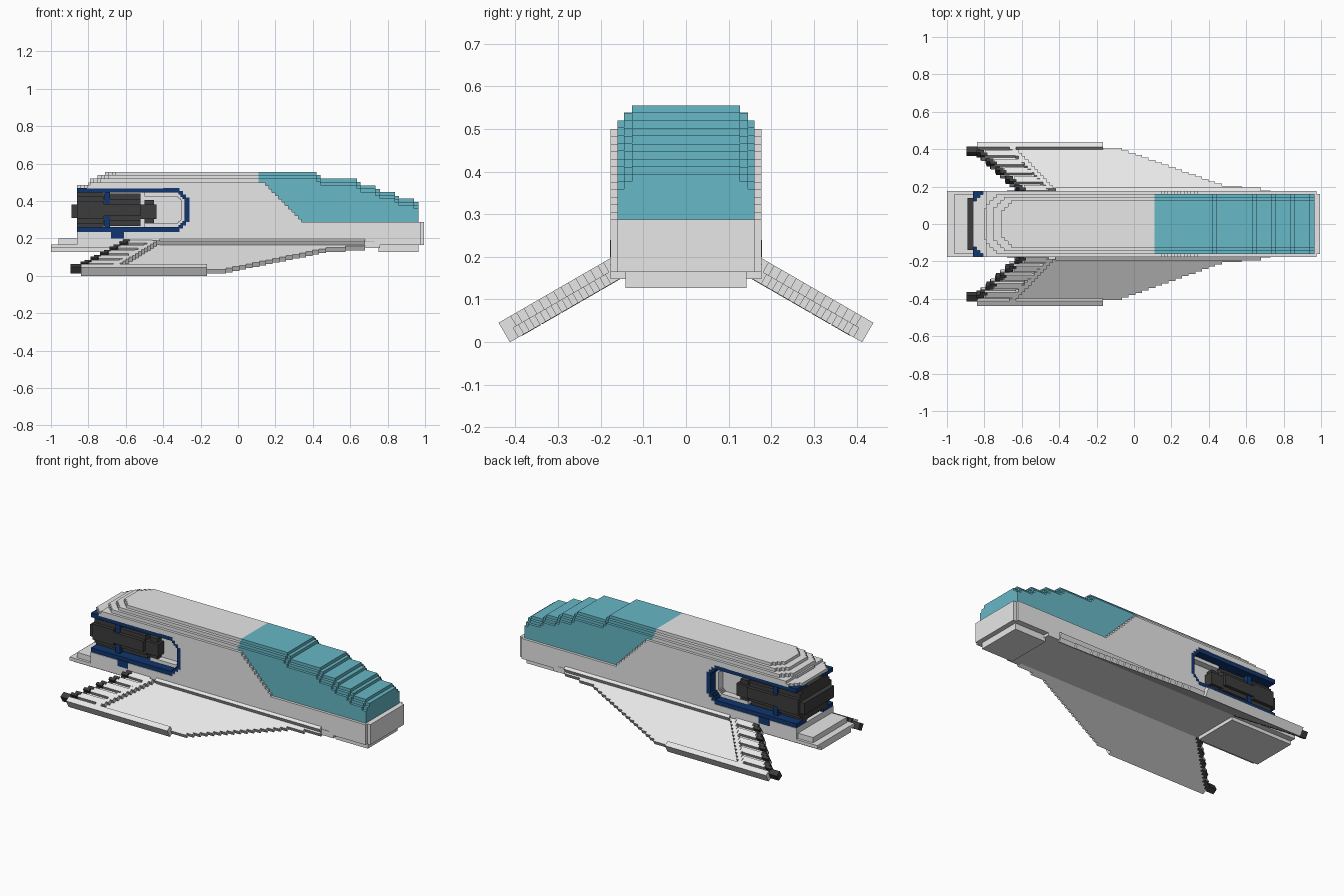
import bpy, bmesh, math

if "Cube" in bpy.data.objects:
    bpy.data.objects.remove(bpy.data.objects["Cube"])


def material(name, rgb):
    m = bpy.data.materials.new(name)
    m.diffuse_color = (*rgb, 1)
    m.use_nodes = True
    m.node_tree.nodes["Principled BSDF"].inputs["Base Color"].default_value = m.diffuse_color
    return m


HULL = material("hull grey", (0.82, 0.82, 0.82))
GLASS = material("teal glass", (0.135, 0.48, 0.57))
BLUE = material("dark blue", (0.005, 0.037, 0.16))
DARK = material("charcoal", (0.045, 0.045, 0.045))

C30, S30 = math.cos(math.radians(30)), 0.5


def side(u, v, w):      # profile in x-z, extruded along y
    return (u, w, v)


def plan(u, v, w):      # profile in x-y, extruded along z
    return (u, v, w)


def wing(u, v, w):      # u along x, v along the drooping span, w depth below top surface
    return (u, 0.177 + v * C30 - w * S30, 0.197 - v * S30 - w * C30)


def build(name, parts, to3d, mat, mirror=False):
    """Each part is (outline, start, end): a prism in the given frame."""
    bm = bmesh.new()
    for pts, a, b in parts:
        lo = [bm.verts.new(to3d(u, v, a)) for u, v in pts]
        hi = [bm.verts.new(to3d(u, v, b)) for u, v in pts]
        bm.faces.new(lo)
        bm.faces.new(hi[::-1])
        n = len(pts)
        for i in range(n):
            j = (i + 1) % n
            bm.faces.new((lo[i], lo[j], hi[j], hi[i]))
    bmesh.ops.recalc_face_normals(bm, faces=bm.faces)
    me = bpy.data.meshes.new(name)
    bm.to_mesh(me)
    bm.free()
    me.materials.append(mat)
    ob = bpy.data.objects.new(name, me)
    bpy.context.collection.objects.link(ob)
    if mirror:
        mod = ob.modifiers.new("Mirror", 'MIRROR')
        mod.use_axis = (False, True, False)
    return ob


def rect(u0, u1, v0, v1):
    return [(u0, v0), (u1, v0), (u1, v1), (u0, v1)]


def box(x0, x1, y0, y1, z0, z1):
    return (rect(x0, x1, y0, y1), z0, z1)


def stairs(p, q, n, u_first=True):
    """Stepped line from p to q."""
    pts = [p]
    du, dv = (q[0] - p[0]) / n, (q[1] - p[1]) / n
    for i in range(n):
        u, v = p[0] + du * i, p[1] + dv * i
        pts += [(u + du, v) if u_first else (u, v + dv), (u + du, v + dv)]
    return pts


def c_shape(grow, x0):
    """Stepped rounded opening, open toward the tail."""
    g = grow
    top = stairs((-0.33, 0.47 + g), (-0.26 + g, 0.40), 4)
    bot = stairs((-0.26 + g, 0.305), (-0.33, 0.235 - g), 4, False)
    return [(x0, 0.47 + g)] + top + bot + [(x0, 0.235 - g)]


# Side walls: engine opening at the tail, stepped diagonal up to the canopy
wall = [(-0.86, 0.165), (0.975, 0.165), (0.975, 0.287)]
wall += stairs((0.34, 0.287), (0.13, 0.50), 12, False)
wall += [(-0.79, 0.50), (-0.79, 0.47)] + c_shape(0, -0.86)[1:]
build("side_wall", [(wall, 0.08, 0.177)], side, HULL, True)

# Inner core, nose, stepped tail platform and the two blocks under the hull
build("hull_core", [
    box(-0.80, 0.12, -0.085, 0.085, 0.165, 0.50),
    box(0.10, 0.975, -0.12, 0.12, 0.165, 0.287),
    box(0.97, 0.995, -0.161, 0.161, 0.165, 0.287),
    box(-0.86, -0.79, -0.12, 0.12, 0.165, 0.235),
    box(-0.96, -0.85, -0.161, 0.161, 0.165, 0.20),
    box(-1.0, 0.76, -0.177, 0.177, 0.148, 0.168),
    box(-1.0, -0.58, -0.142, 0.142, 0.127, 0.15),
    box(0.75, 0.965, -0.142, 0.142, 0.127, 0.168),
], plan, HULL)

# Stepped roof with notched tail corners
roof = []
for x0, hw, z0, z1 in ((-0.86, 0.177, 0.468, 0.485), (-0.79, 0.161, 0.485, 0.52),
                       (-0.75, 0.145, 0.52, 0.538), (-0.71, 0.127, 0.538, 0.555)):
    edge = stairs((x0 + 0.054, hw), (x0, hw - 0.054), 3, False)
    x1 = -0.4 if z0 < 0.48 else 0.11
    outline = [(x1, hw)] + edge + [(x, -y) for x, y in reversed(edge)] + [(x1, -hw)]
    roof.append((outline, z0, z1))
build("roof", roof, plan, HULL)

# Canopy falling toward the nose in steps with rounded shoulders
canopy, x0 = [], 0.11
for x1, z in ((0.42, 0.555), (0.44, 0.538), (0.635, 0.52), (0.655, 0.501), (0.735, 0.484),
              (0.76, 0.464), (0.84, 0.447), (0.86, 0.428), (0.94, 0.412), (0.965, 0.394)):
    section = [(-0.161, 0.287), (0.161, 0.287)]
    right = [(0.161, z - 0.035), (0.145, z - 0.035), (0.145, z - 0.0175),
             (0.127, z - 0.0175), (0.127, z)]
    section += right + [(-y, h) for y, h in reversed(right)]
    canopy.append((section, x0, x1))
    x0 = x1
build("canopy", canopy, lambda u, v, w: (w, u, v), GLASS)

# Blue liner of the engine opening, with a strap around the engine and a foot
liner = c_shape(0, -0.86) + c_shape(-0.025, -0.86)[::-1]
build("engine_frame", [
    (liner, 0.08, 0.174),
    (rect(-0.715, -0.685, 0.24, 0.46), 0.08, 0.148),
    (rect(-0.68, -0.61, 0.20, 0.24), 0.12, 0.1785),
], side, BLUE, True)

# Inner grey lip
lip = c_shape(-0.025, -0.50) + c_shape(-0.045, -0.50)[::-1]
build("opening_lip", [(lip, 0.08, 0.125)], side, HULL, True)

# Engine, rounded in steps outward and narrowing forward, joined by a tail bar
engine = []
for out, inset in ((0.12, 0), (0.14, 0.03), (0.16, 0.055)):
    engine += [
        (rect(-0.86, -0.72, 0.25 + inset, 0.455 - inset), 0.07, out),
        (rect(-0.73, -0.52, 0.265 + inset, 0.44 - inset), 0.07, out),
    ]
engine += [
    (rect(-0.53, -0.435, 0.305, 0.38), 0.07, 0.14),
    (rect(-0.50, -0.45, 0.28, 0.405), 0.07, 0.125),
]
build("engine", engine, side, DARK, True)
build("tail_bar", [box(-0.89, -0.86, -0.14, 0.14, 0.31, 0.38),
                   box(-0.862, -0.80, -0.12, 0.12, 0.255, 0.45)], plan, DARK)

# Wings: stepped plate filling the lower half of the wing's thickness
MID, FULL = 0.0265, 0.053
lead = stairs((-0.10, 0.28), (0.47, 0.045), 16)
lead += stairs((0.47, 0.045), (0.68, 0.015), 2)
back = stairs((-0.59, 0.0), (-0.84, 0.27), 10)
build("wing_plate", [
    (lead + [(0.68, -0.03), (-0.59, -0.03)] + back + [(-0.84, 0.28)], MID, FULL),
], wing, HULL, True)

# Raised rails at the tip and the root, and a diagonal ridge ahead of the fingers
ridge = stairs((-0.42, 0.015), (-0.63, 0.275), 13)
ridge += [(u - 0.035, v) for u, v in reversed(ridge)]
build("wing_rails", [
    (rect(-0.84, -0.165, 0.27, 0.303), 0, FULL),
    (rect(-0.42, 0.68, -0.03, 0.02), 0, 0.05),
    (rect(0.66, 0.73, -0.03, 0.008), 0.012, 0.05),
    (ridge, 0, 0.03),
], wing, HULL, True)

# Fingers along the trailing edge, with dark stepped tips
fingers, tips = [], []
for i in range(5):
    a = 0.004 + i * 0.054
    front = -0.455 - 0.21 * (a / 0.26)
    tail = -0.585 - 0.25 * (a / 0.26)
    fingers.append((rect(tail, front, a, a + 0.034), 0.004, 0.045))
    for k, reach in ((0, 0.025), (1, 0.045), (2, 0.05)):
        b = a + k * 0.017
        tips.append((rect(tail - reach, tail + 0.012 - 0.018 * k, b, b + 0.017),
                     MID - 0.004 if k == 2 else 0.002, FULL + 0.001))
tips.append((rect(-0.895, -0.835, 0.245, 0.28), 0.012, FULL))
build("wing_fingers", fingers, wing, HULL, True)
build("wing_finger_tips", tips, wing, DARK, True)
